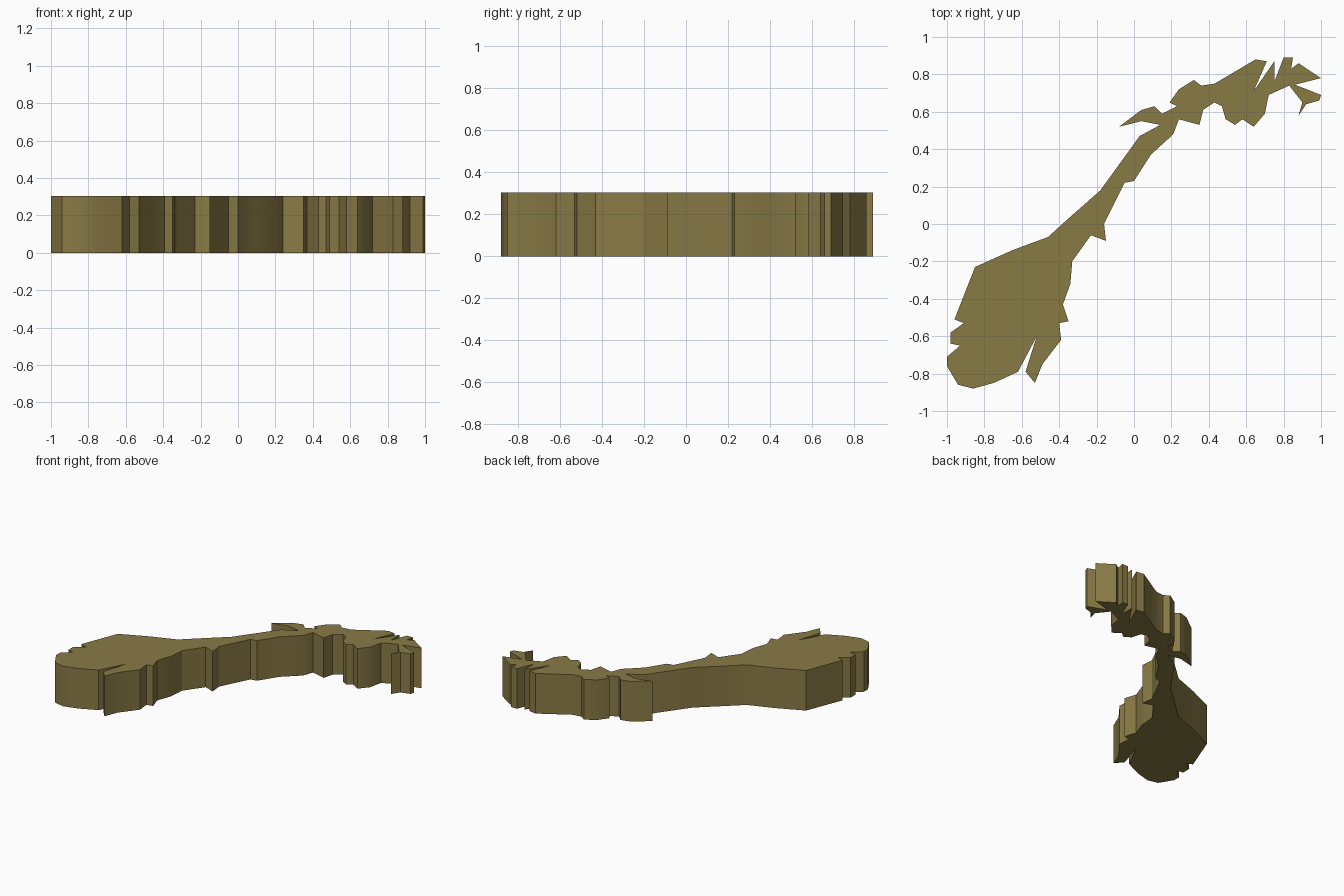
import bpy, bmesh

if "Cube" in bpy.data.objects:
    bpy.data.objects.remove(bpy.data.objects["Cube"])

HEIGHT = 0.305

# Coastline seen from above, clockwise from the western tip
OUTLINE = [
    (-1, -.71), (-.93, -.65), (-.98, -.64), (-.98, -.58), (-.91, -.53), (-.96, -.51),
    (-.85, -.23), (-.65, -.14), (-.46, -.07), (-.35, .03), (-.18, .18), (.03, .47),
    (.14, .53), (.04, .55), (-.08, .52), (.04, .61), (.11, .63), (.15, .59),
    (.23, .63), (.19, .65), (.24, .72), (.32, .77), (.36, .74), (.43, .75),
    (.65, .88), (.71, .87), (.64, .71), (.75, .87), (.75, .76), (.80, .89),
    (.85, .89), (.84, .83), (.88, .86), (1, .78), (.86, .745), (1, .69),
    (.99, .66), (.92, .64), (.88, .58), (.90, .65), (.83, .74), (.72, .69),
    (.70, .59), (.64, .52), (.58, .56), (.54, .53), (.49, .56), (.47, .63),
    (.43, .65), (.37, .61), (.35, .53), (.24, .56), (.21, .48), (.09, .37),
    (0, .23), (-.05, .22), (-.16, 0), (-.15, -.09), (-.23, -.06), (-.33, -.20),
    (-.34, -.32), (-.38, -.43), (-.35, -.52), (-.40, -.53), (-.39, -.62),
    (-.49, -.75), (-.53, -.85), (-.58, -.79), (-.52, -.60), (-.62, -.79),
    (-.75, -.85), (-.86, -.88), (-.94, -.86), (-1, -.76),
]

# Land slab: outline face pulled straight up
bm = bmesh.new()
base = bm.faces.new([bm.verts.new((x, y, 0)) for x, y in OUTLINE])
ext = bmesh.ops.extrude_face_region(bm, geom=[base], use_keep_orig=True)
top = [g for g in ext["geom"] if isinstance(g, bmesh.types.BMVert)]
bmesh.ops.translate(bm, verts=top, vec=(0, 0, HEIGHT))
bmesh.ops.recalc_face_normals(bm, faces=bm.faces)
caps = [f for f in bm.faces if len(f.verts) > 4]
bmesh.ops.triangulate(bm, faces=caps)

mesh = bpy.data.meshes.new("land_slab")
bm.to_mesh(mesh)
bm.free()
land = bpy.data.objects.new("land_slab", mesh)
bpy.context.collection.objects.link(land)

# Olive colour
olive = bpy.data.materials.new("olive")
olive.diffuse_color = (0.25, 0.195, 0.06, 1)
olive.use_nodes = True
olive.node_tree.nodes["Principled BSDF"].inputs["Base Color"].default_value = olive.diffuse_color
mesh.materials.append(olive)

# Soft coast walls, sharp rims
bpy.context.view_layer.objects.active = land
land.select_set(True)
bpy.ops.object.shade_smooth_by_angle(angle=0.52)
